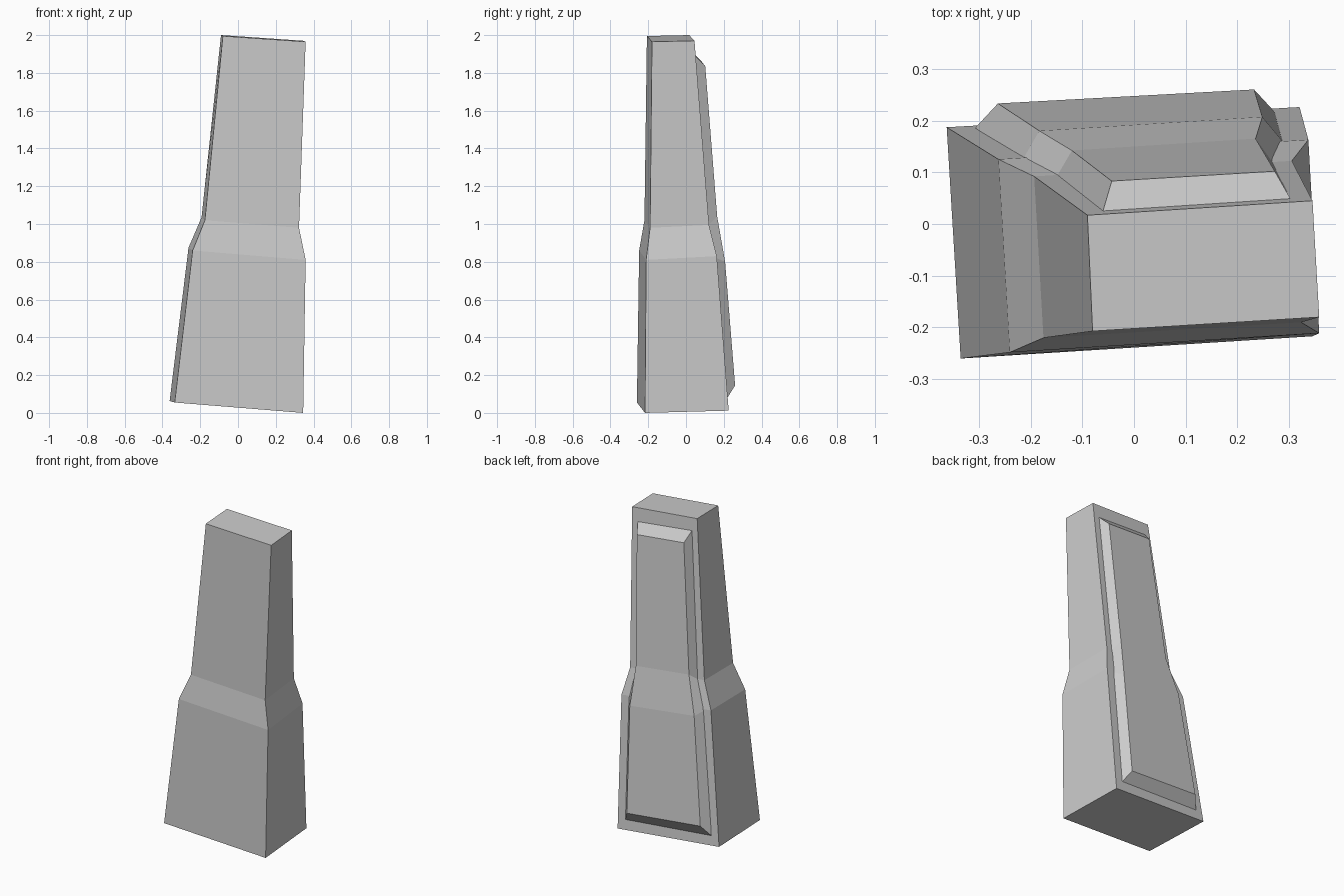
import bpy, bmesh
from mathutils import Vector

if "Cube" in bpy.data.objects:
    bpy.data.objects.remove(bpy.data.objects["Cube"])


def make_object(name, bm):
    bmesh.ops.recalc_face_normals(bm, faces=bm.faces[:])
    mesh = bpy.data.meshes.new(name)
    bm.to_mesh(mesh)
    bm.free()
    obj = bpy.data.objects.new(name, mesh)
    bpy.context.collection.objects.link(obj)
    return obj


def loft(name, rings):
    bm = bmesh.new()
    loops = [[bm.verts.new(p) for p in ring] for ring in rings]
    for a, b in zip(loops, loops[1:]):
        n = len(a)
        for i in range(n):
            j = (i + 1) % n
            bm.faces.new((a[i], a[j], b[j], b[i]))
    return bm, loops


# Leaning pillar: four cross-sections (front left, front right, back right, back left)
sections = [
    [(-.335, -.26, .055), (.345, -.217, 0), (.32, .226, .012), (-.362, .187, .063)],
    [(-.24, -.248, .86), (.358, -.211, .81), (.337, .163, .83), (-.262, .125, .875)],
    [(-.175, -.22, 1.02), (.323, -.19, .98), (.305, .122, .995), (-.193, .092, 1.035)],
    [(-.08, -.207, 1.995), (.358, -.18, 1.965), (.345, .045, 1.97), (-.09, .017, 2.0)],
]
bm, loops = loft("pillar", sections)
bm.faces.new(loops[0])
bm.faces.new(loops[-1])
make_object("pillar", bm)

# Raised back panel: left and right edges, bottom to top, at the foot and crest of its bevel
foot_left = [(-.303, .19, .125), (-.213, .128, .86), (-.148, .094, 1.03), (-.06, .025, 1.92)]
foot_right = [(.267, .222, .085), (.287, .16, .82), (.267, .12, .995), (.303, .048, 1.89)]
crest_left = [(-.263, .233, .185), (-.183, .18, .84), (-.12, .142, 1.07), (-.043, .083, 1.86)]
crest_right = [(.232, .26, .145), (.248, .207, .80), (.235, .165, 1.04), (.272, .102, 1.835)]
foot = [Vector(p) for p in foot_left + foot_right[::-1]]
crest = [Vector(p) for p in crest_left + crest_right[::-1]]
# Sink the foot slightly into the pillar
foot = [f + (f - c) * 0.1 for f, c in zip(foot, crest)]

bm, loops = loft("back_panel", [foot, crest])
for loop in loops:
    for i in range(3):
        bm.faces.new((loop[i], loop[i + 1], loop[6 - i], loop[7 - i]))
make_object("back_panel", bm)
